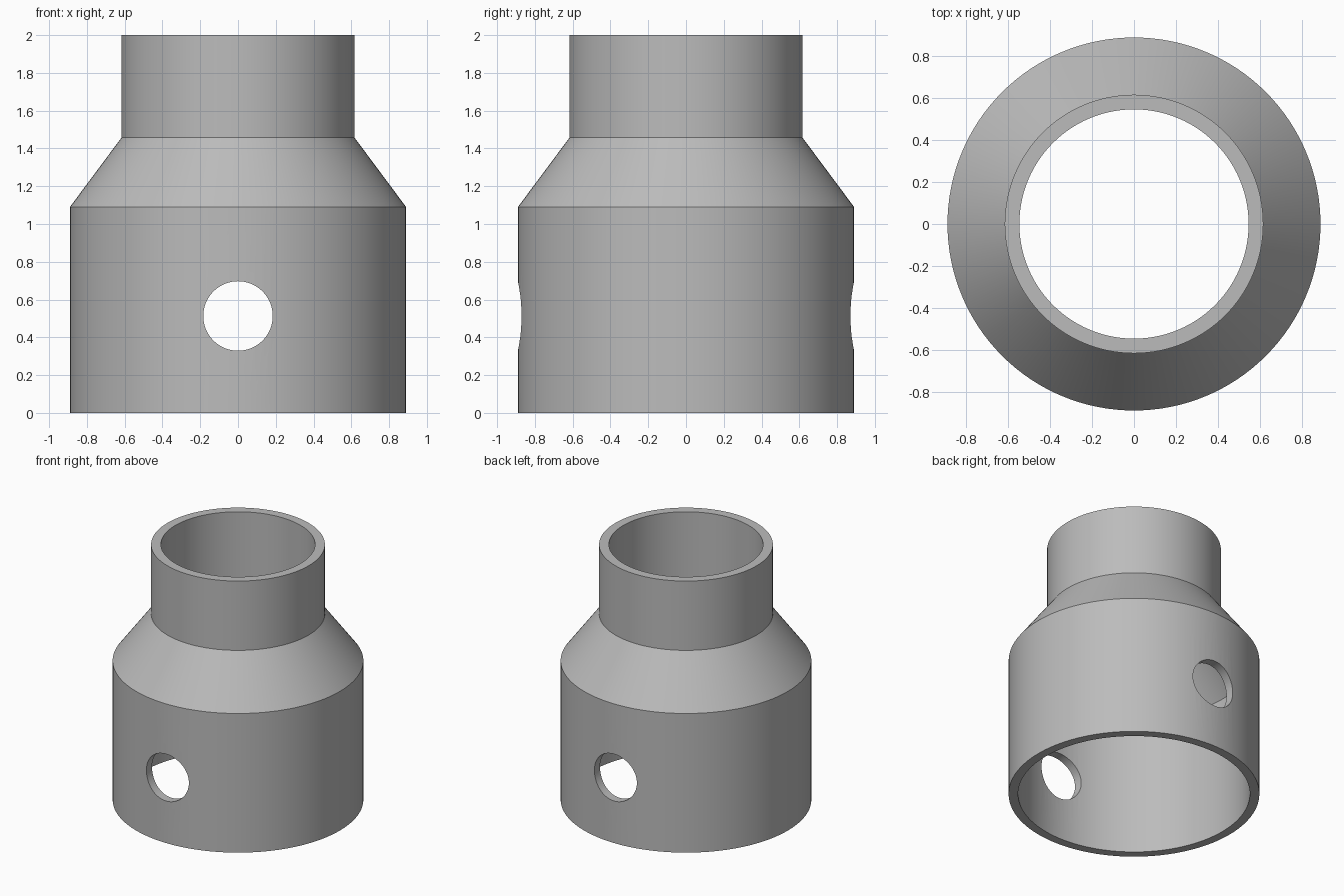
import bpy
import bmesh
import math
from mathutils import Matrix

SIDES = 128

cube = bpy.data.objects.get("Cube")
if cube:
    bpy.data.objects.remove(cube, do_unlink=True)

# Plain grey material
grey = bpy.data.materials.new("plain_grey")
grey.use_nodes = True
colour = (0.50, 0.50, 0.50, 1)
grey.diffuse_color = colour
grey.node_tree.nodes["Principled BSDF"].inputs["Base Color"].default_value = colour


def make_object(name, bm):
    bmesh.ops.recalc_face_normals(bm, faces=bm.faces[:])
    mesh = bpy.data.meshes.new(name)
    bm.to_mesh(mesh)
    bm.free()
    mesh.materials.append(grey)
    obj = bpy.data.objects.new(name, mesh)
    bpy.context.collection.objects.link(obj)
    return obj


# Hollow reducer: closed wall section (radius, height) turned around z
section = [(0.89, 0), (0.89, 1.09), (0.617, 1.457), (0.617, 2),
           (0.547, 2), (0.547, 1.45), (0.823, 1.085), (0.823, 0)]
bm = bmesh.new()
verts = [bm.verts.new((r, 0, z)) for r, z in section]
edges = [bm.edges.new((v, verts[i - 1])) for i, v in enumerate(verts)]
bmesh.ops.spin(bm, geom=verts + edges, cent=(0, 0, 0), axis=(0, 0, 1),
               angle=math.tau, steps=SIDES, use_merge=True)
bmesh.ops.remove_doubles(bm, verts=bm.verts[:], dist=1e-4)
body = make_object("reducer_body", bm)

# Cross hole drilled front to back
bm = bmesh.new()
bmesh.ops.create_cone(bm, cap_ends=True, segments=64, radius1=0.184, radius2=0.184, depth=3,
                      matrix=Matrix.Translation((0, 0, 0.513)) @ Matrix.Rotation(math.pi / 2, 4, "X"))
drill = make_object("cross_hole_cutter", bm)
drill.hide_render = True

cut = body.modifiers.new("cross_hole", "BOOLEAN")
cut.operation = "DIFFERENCE"
cut.solver = "EXACT"
cut.object = drill

bpy.ops.object.select_all(action="DESELECT")
bpy.context.view_layer.objects.active = body
body.select_set(True)
bpy.ops.object.modifier_apply(modifier=cut.name)
bpy.data.objects.remove(drill, do_unlink=True)
bpy.ops.object.shade_smooth_by_angle(angle=math.radians(25))
